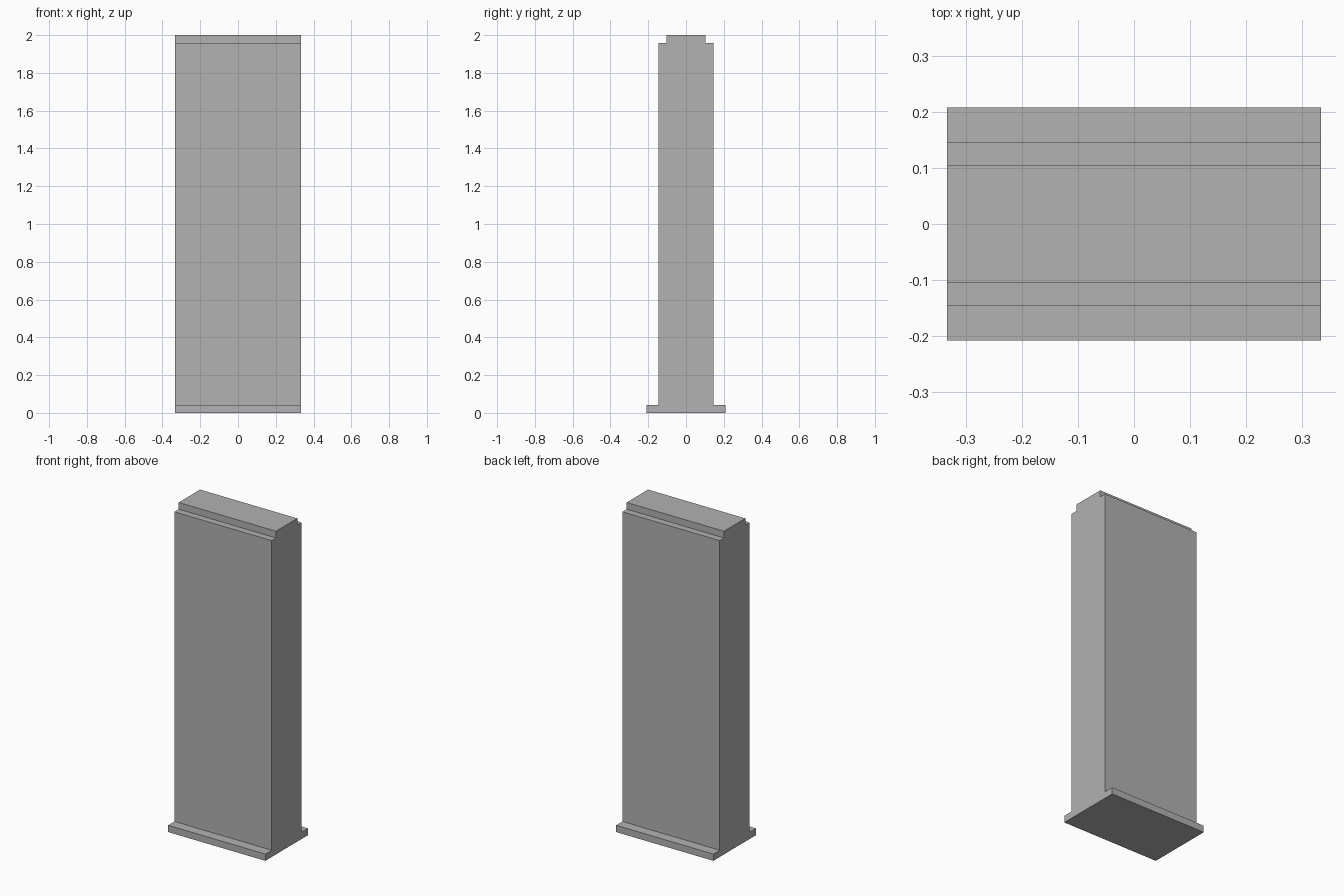
import bpy
import bmesh

if "Cube" in bpy.data.objects:
    bpy.data.objects.remove(bpy.data.objects["Cube"])

HALF_WIDTH = 0.333

# Half cross-section (y, z): wide foot, main wall, narrow top tongue
half = [(0.208, 0.0), (0.208, 0.042), (0.146, 0.042),
        (0.146, 1.958), (0.104, 1.958), (0.104, 2.0)]
profile = half + [(-y, z) for y, z in reversed(half)]

# Wall panel: mirrored profile extruded along x
bm = bmesh.new()
end = bm.faces.new([bm.verts.new((-HALF_WIDTH, y, z)) for y, z in profile])
ext = bmesh.ops.extrude_face_region(bm, geom=[end], use_keep_orig=True)
bmesh.ops.translate(bm, vec=(2 * HALF_WIDTH, 0, 0),
                    verts=[v for v in ext["geom"] if isinstance(v, bmesh.types.BMVert)])
bmesh.ops.recalc_face_normals(bm, faces=bm.faces)

mesh = bpy.data.meshes.new("wall_panel")
bm.to_mesh(mesh)
bm.free()
panel = bpy.data.objects.new("wall_panel", mesh)
bpy.context.collection.objects.link(panel)

# Plain grey
grey = bpy.data.materials.new("plain grey")
grey.diffuse_color = (0.445, 0.445, 0.445, 1.0)
grey.use_nodes = True
grey.node_tree.nodes["Principled BSDF"].inputs["Base Color"].default_value = grey.diffuse_color
mesh.materials.append(grey)
